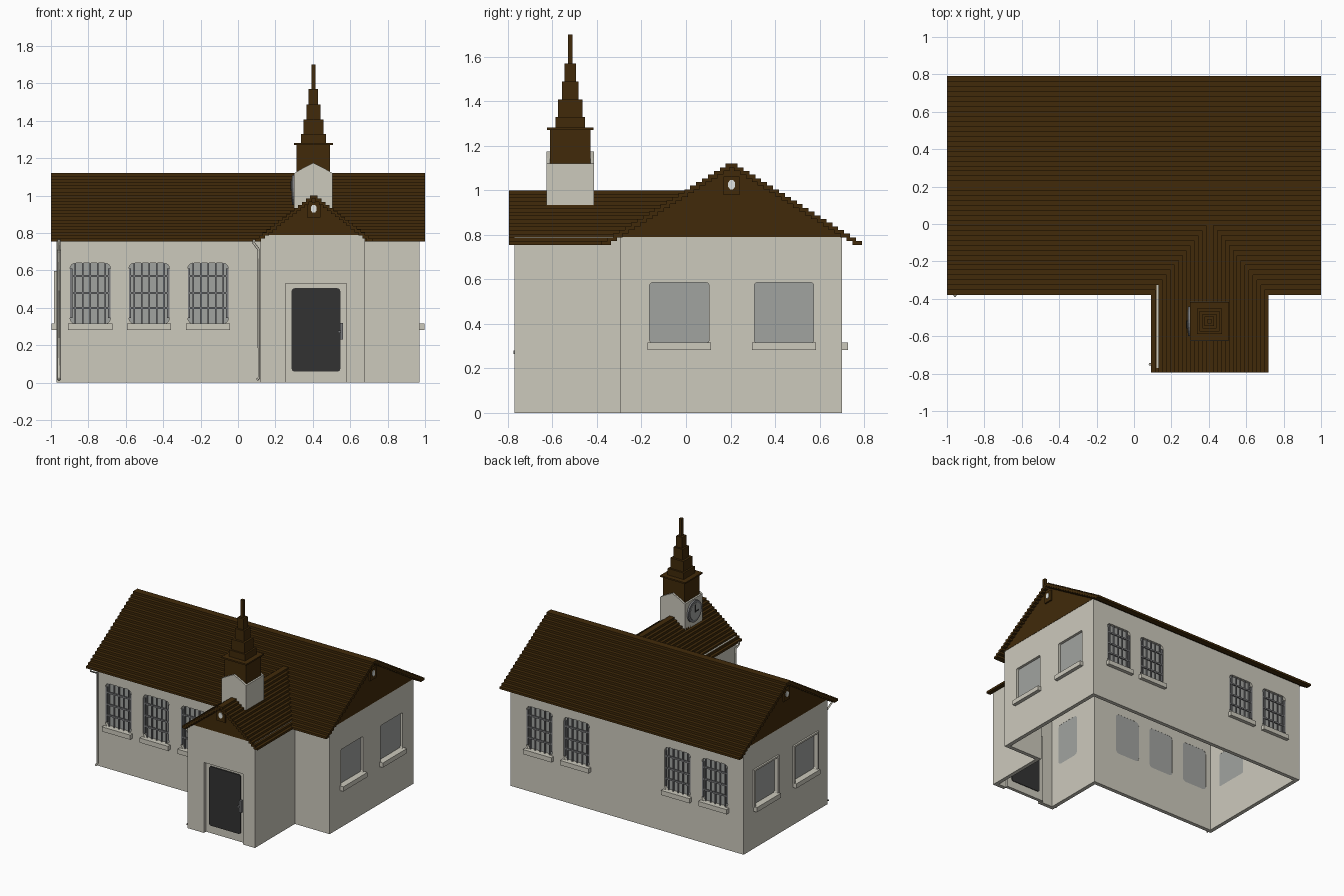
import bpy, bmesh, math
from mathutils import Matrix, Vector

if "Cube" in bpy.data.objects:
    bpy.data.objects.remove(bpy.data.objects["Cube"])


def material(name, rgb):
    m = bpy.data.materials.new(name)
    m.use_nodes = True
    col = [(c / 255) ** 2.2 for c in rgb] + [1]
    m.diffuse_color = col
    m.node_tree.nodes["Principled BSDF"].inputs["Base Color"].default_value = col
    return m


PLASTER = material("plaster", (203, 200, 187))
WOOD = material("dark brown shingle", (67, 46, 18))
GLASS = material("grey glass", (160, 162, 159))
BARS = material("grey bars", (122, 123, 125))
DOOR = material("charcoal door", (54, 54, 54))
PALE = material("pale vent", (225, 228, 224))


def finish(name, bm, mat):
    bmesh.ops.recalc_face_normals(bm, faces=bm.faces)
    me = bpy.data.meshes.new(name)
    bm.to_mesh(me)
    bm.free()
    me.materials.append(mat)
    ob = bpy.data.objects.new(name, me)
    bpy.context.collection.objects.link(ob)
    return ob


def add_box(bm, x0, x1, y0, y1, z0, z1, mx=Matrix()):
    s = Matrix.Diagonal((x1 - x0, y1 - y0, z1 - z0, 1))
    t = Matrix.Translation(((x0 + x1) / 2, (y0 + y1) / 2, (z0 + z1) / 2))
    bmesh.ops.create_cube(bm, size=1, matrix=mx @ t @ s)


def boxes(name, mat, items, mx=Matrix()):
    bm = bmesh.new()
    for b in items:
        add_box(bm, *b, mx)
    return finish(name, bm, mat)


def add_prism(bm, pts, y0, y1, mx=Matrix()):
    """Extrude an x-z outline from y0 to y1."""
    a = [bm.verts.new(mx @ Vector((x, y0, z))) for x, z in pts]
    b = [bm.verts.new(mx @ Vector((x, y1, z))) for x, z in pts]
    bm.faces.new(a)
    bm.faces.new(b[::-1])
    for i in range(len(a)):
        j = (i + 1) % len(a)
        bm.faces.new((a[i], b[i], b[j], a[j]))


def prism(name, mat, pts, y0, y1, mx=Matrix()):
    bm = bmesh.new()
    add_prism(bm, pts, y0, y1, mx)
    return finish(name, bm, mat)


def rounded(x0, x1, z0, z1, r):
    pts = []
    for cx, cz, a in ((x1 - r, z1 - r, 0), (x0 + r, z1 - r, 90),
                      (x0 + r, z0 + r, 180), (x1 - r, z0 + r, 270)):
        for k in range(5):
            t = math.radians(a + k * 22.5)
            pts.append((cx + r * math.cos(t), cz + r * math.sin(t)))
    return pts


def circle(cx, cz, r, n):
    return [(cx + r * math.cos((k + .5) * math.tau / n),
             cz + r * math.sin((k + .5) * math.tau / n)) for k in range(n)]


def wall_frame(x, y, deg):
    """Local x runs along a wall, local -y points out of it."""
    return Matrix.Translation((x, y, 0)) @ Matrix.Rotation(math.radians(deg), 4, 'Z')


# Hollow wall shell, open at the bottom and under the roof
outer = [(-.97, -.295), (.12, -.295), (.12, -.77), (.68, -.77), (.68, -.295), (.97, -.295), (.97, .70), (-.97, .70)]
t = .03
inner = [(-.97 + t, -.295 + t), (.12 + t, -.295 + t), (.12 + t, -.77 + t), (.68 - t, -.77 + t),
         (.68 - t, -.295 + t), (.97 - t, -.295 + t), (.97 - t, .70 - t), (-.97 + t, .70 - t)]
bm = bmesh.new()
rings = [[bm.verts.new((x, y, z)) for x, y in loop]
         for loop, z in ((outer, 0), (outer, .79), (inner, .79), (inner, 0))]
for k in range(4):
    a, b = rings[k], rings[(k + 1) % 4]
    for i in range(8):
        j = (i + 1) % 8
        bm.faces.new((a[i], a[j], b[j], b[i]))
walls = finish("walls", bm, PLASTER)

# Windows: a hole, a pane, optional bars, sill and surround
FRONT, BACK = wall_frame(0, -.295, 0), wall_frame(0, .70, 180)
RIGHT_END, LEFT_END = wall_frame(.97, 0, 90), wall_frame(-.97, 0, -90)
WING_SIDE, WING_FRONT = wall_frame(.12, 0, -90), wall_frame(0, -.77, 0)
cut = bmesh.new()


def window(name, mx, c, half, top, r, bars=False, sill=True, surround=False):
    x0, x1, z0 = c - half, c + half, .315
    outline = rounded(x0, x1, z0, top, r)
    add_prism(cut, outline, -.02, .06, mx)
    prism(name + "_pane", GLASS, outline, .02, .029, mx)
    if bars:
        items = [(c + k * .04 - .004, c + k * .04 + .004, .004, .012, z0, top) for k in range(-2, 3)]
        items += [(x0, x1, .002, .010, z - .006, z + .006) for z in (.40, .48, .57)]
        items += [(s - .006, s + .006, .002, .014, z0 + r, top - r) for s in (x0 + .006, x1 - .006)]
        boxes(name + "_bars", BARS, items, mx)
    if sill:
        boxes(name + "_sill", PLASTER, [(x0 - .01, x1 + .01, -.028, .02, .282, .317)], mx)
    if surround:
        boxes(name + "_surround", PLASTER,
              [(x0 - .015, x0, -.013, .01, z0, top + .012), (x1, x1 + .015, -.013, .01, z0, top + .012),
               (x0, x1, -.013, .01, top, top + .012)], mx)


for i, c in enumerate((-.79, -.475, -.16)):
    window(f"front_window_{i+1}", FRONT, c, .108, .64, .03, bars=True)
for i, c in enumerate((-.73, -.42, .42, .73)):
    window(f"back_window_{i+1}", BACK, c, .108, .64, .03, bars=True)
for i, c in enumerate((-.03, .44)):
    window(f"right_end_window_{i+1}", RIGHT_END, c, .133, .585, .012)
    window(f"left_end_window_{i+1}", LEFT_END, -c, .133, .585, .012, surround=True)
window("wing_window", WING_SIDE, .565, .105, .64, .03, bars=True, sill=False)

# Door in a shallow alcove
add_box(cut, .255, .58, -.80, -.70, -.02, .53)
boxes("door_surround", PLASTER, [(.25, .585, -.745, -.72, 0, .535)])
prism("door", DOOR, rounded(.287, .547, .06, .505, .015), -.753, -.715)
boxes("door_handle", BARS, [(.545, .562, -.765, -.745, .23, .32), (.535, .55, -.775, -.75, .265, .28)])

# Cut the openings
cutter = finish("opening_cutter", cut, PLASTER)
cutter.hide_render = True
mod = walls.modifiers.new("openings", 'BOOLEAN')
mod.object, mod.solver = cutter, 'EXACT'
bpy.context.view_layer.objects.active = walls
bpy.ops.object.modifier_apply(modifier=mod.name)
bpy.data.objects.remove(cutter)

# Stepped shingle roofs
EAVE = .755
N, HALF, RISE = 22, .585, .365
run, rise = HALF / N, RISE / N
rows = []
for i in range(N):
    z, d = EAVE + i * rise, HALF - i * run
    e = max(0, d - run * 1.6)
    rows += [(-1, 1, .205 - d, .205 - e, z, z + rise), (-1, 1, .205 + e, .205 + d, z, z + rise)]
boxes("main_roof", WOOD, rows)

WN, WHALF, WRISE = 15, .315, .245
wrun, wrise = WHALF / WN, WRISE / WN
rows = []
for i in range(WN):
    z, d = EAVE + i * wrise, WHALF - i * wrun
    e = max(0, d - wrun * 1.6)
    y1 = .205 - HALF + (z + wrise - EAVE) * HALF / RISE + .01
    rows += [(.405 - d, .405 - e, -.795, y1, z, z + wrise), (.405 + e, .405 + d, -.795, y1, z, z + wrise)]
boxes("wing_roof", WOOD, rows)


# Timber gables with a small vent
def gable(name, mx, c, half, apex, vent_z):
    prism(name, WOOD, [(c - half, .79), (c + half, .79), (c, apex)], -.002, .028, mx)
    boxes(name + "_vent_frame", WOOD, [(c - .036, c + .036, -.014, .01, vent_z - .042, vent_z + .042)], mx)
    prism(name + "_vent", PALE, [(c + (x - c) * .75, z) for x, z in circle(c, vent_z + .005, .023, 8)],
          -.018, -.01, mx)


gable("right_gable", RIGHT_END, .205, .52, 1.112, 1.02)
gable("left_gable", LEFT_END, -.205, .52, 1.112, 1.02)
gable("wing_gable", WING_FRONT, .405, .268, .992, .925)

# Steeple: plaster base with peaked front and back plates
CX, CY = .403, -.52
boxes("steeple_base", PLASTER, [(CX - .103, CX + .103, CY - .1, CY + .1, .80, 1.12)])
peak = [(CX - .103, .80), (CX + .103, .80), (CX + .103, 1.12), (CX + .06, 1.145), (CX, 1.175), (CX - .06, 1.145),
        (CX - .103, 1.12)]
for side, y in (("front", CY - .106), ("back", CY + .092)):
    prism(f"steeple_{side}_peak", PLASTER, peak, y, y + .014)

# Stepped spire
tiers = [(.09, 1.12, 1.27), (.104, 1.27, 1.281), (.067, 1.281, 1.33), (.054, 1.33, 1.408),
         (.038, 1.408, 1.488), (.025, 1.488, 1.57), (.011, 1.57, 1.70)]
boxes("spire", WOOD, [(CX - h, CX + h, CY - h, CY + h, z0, z1) for h, z0, z1 in tiers])

# Clock on the left side of the steeple
CLOCK = wall_frame(CX - .103, CY, -90)
prism("clock_rim", BARS, circle(0, 1.03, .08, 24), -.012, .005, CLOCK)
prism("clock_face", GLASS, circle(0, 1.03, .062, 24), -.015, -.01, CLOCK)
boxes("clock_hands", DOOR, [(-.004, .004, -.018, -.014, 1.025, 1.08), (-.004, .038, -.018, -.014, 1.026, 1.034)], CLOCK)


# Downpipes
def pipe(name, pts):
    cu = bpy.data.curves.new(name, 'CURVE')
    cu.dimensions, cu.bevel_depth, cu.bevel_resolution = '3D', .007, 1
    cu.use_fill_caps = True
    sp = cu.splines.new('POLY')
    sp.points.add(len(pts) - 1)
    for p, co in zip(sp.points, pts):
        p.co = (*co, 1)
    cu.materials.append(PLASTER)
    bpy.context.collection.objects.link(bpy.data.objects.new(name, cu))


pipe("front_downpipe", [(-.957, -.385, .765), (-.957, -.385, .745), (-.957, -.304, .70), (-.957, -.304, .025),
                        (-.957, -.325, .015)])
pipe("wing_downpipe", [(.085, -.75, .765), (.085, -.75, .745), (.112, -.75, .71), (.112, -.75, .025),
                       (.10, -.75, .015)])
